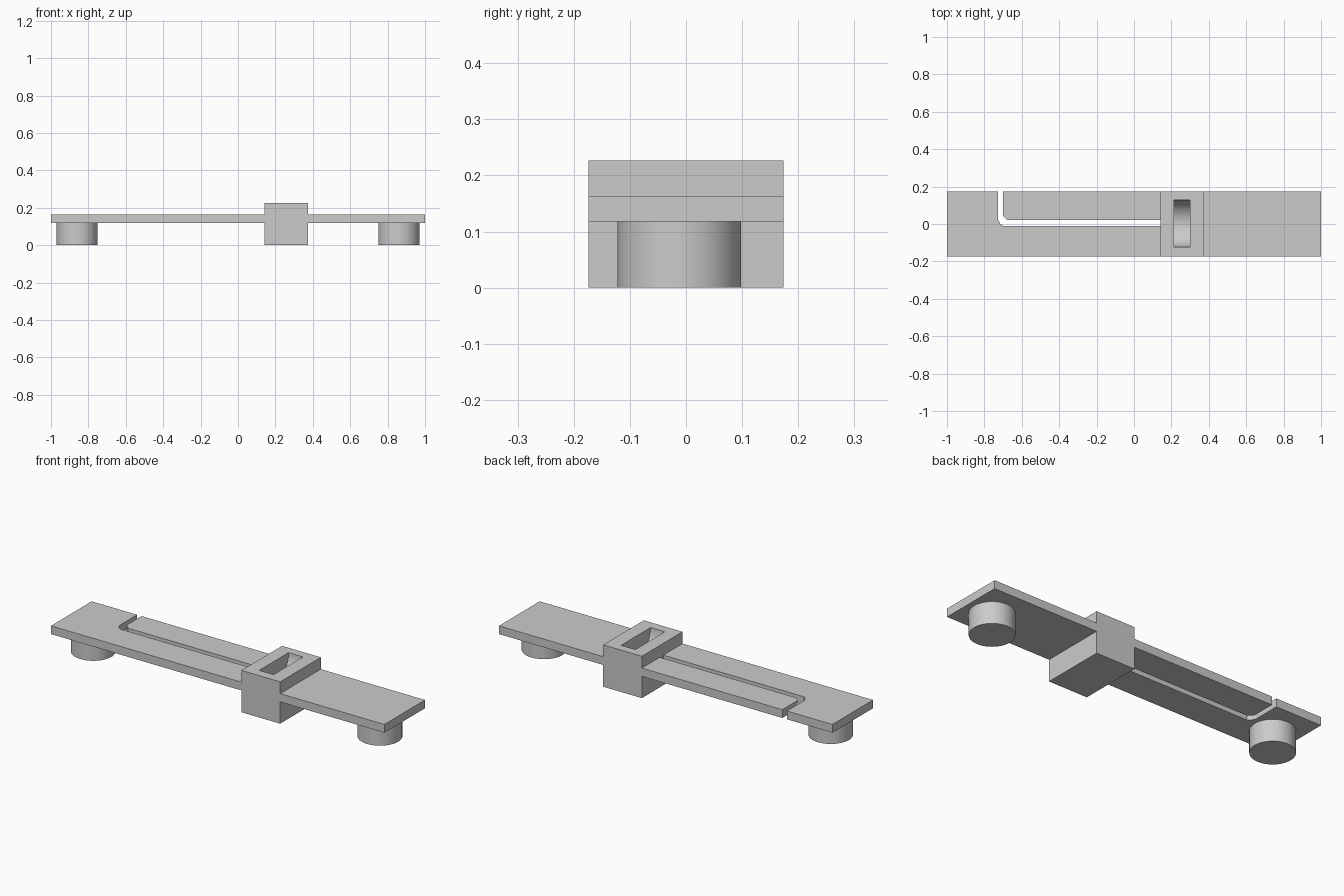
import bpy
import bmesh
import math

cube = bpy.data.objects.get("Cube")
if cube:
    bpy.data.objects.remove(cube, do_unlink=True)

grey = bpy.data.materials.new("plain grey")
grey.use_nodes = True
grey.diffuse_color = (0.6, 0.6, 0.6, 1)
grey.node_tree.nodes["Principled BSDF"].inputs["Base Color"].default_value = (0.6, 0.6, 0.6, 1)

HALF_WIDTH = 0.174
PLATE_BOTTOM, PLATE_TOP = 0.118, 0.163
BLOCK_LEFT, BLOCK_RIGHT, BLOCK_TOP = 0.143, 0.375, 0.227


def slab(name, outline, bottom, top):
    """Extrude a plan outline upwards."""
    bm = bmesh.new()
    face = bm.faces.new([bm.verts.new((x, y, bottom)) for x, y in outline])
    extruded = bmesh.ops.extrude_face_region(bm, geom=[face])["geom"]
    verts = [v for v in extruded if isinstance(v, bmesh.types.BMVert)]
    bmesh.ops.translate(bm, verts=verts, vec=(0, 0, top - bottom))
    bmesh.ops.recalc_face_normals(bm, faces=bm.faces)
    mesh = bpy.data.meshes.new(name)
    bm.to_mesh(mesh)
    bm.free()
    mesh.materials.append(grey)
    obj = bpy.data.objects.new(name, mesh)
    bpy.context.collection.objects.link(obj)
    return obj


def rectangle(x0, x1):
    return [(x0, -HALF_WIDTH), (x1, -HALF_WIDTH), (x1, HALF_WIDTH), (x0, HALF_WIDTH)]


def cylinder(name, radius, depth, location, rotation=(0, 0, 0)):
    bpy.ops.mesh.primitive_cylinder_add(vertices=64, radius=radius, depth=depth,
                                        location=location, rotation=rotation)
    obj = bpy.context.object
    obj.name = name
    obj.data.materials.append(grey)
    bpy.ops.object.shade_smooth_by_angle(angle=math.radians(30))
    return obj


# Plate on both sides of the block, with a free tongue behind the slot
inside = BLOCK_LEFT + 0.01
slab("main_plate", [(-1, -HALF_WIDTH), (inside, -HALF_WIDTH), (inside, -0.01), (-0.7, -0.01),
                    (-0.716, 0.002), (-0.727, 0.025), (-0.727, HALF_WIDTH), (-1, HALF_WIDTH)],
     PLATE_BOTTOM, PLATE_TOP)
slab("tongue", [(inside, 0.021), (inside, HALF_WIDTH), (-0.7, HALF_WIDTH),
                (-0.7, 0.045), (-0.676, 0.021)], PLATE_BOTTOM, PLATE_TOP)
slab("end_plate", rectangle(BLOCK_RIGHT - 0.01, 1), PLATE_BOTTOM, PLATE_TOP)

# Block with a round-bottomed pocket
block = slab("block", rectangle(BLOCK_LEFT, BLOCK_RIGHT), 0, BLOCK_TOP)
cutter = cylinder("pocket_cutter", 0.126, 0.086, (0.257, 0.002, BLOCK_TOP),
                  (0, math.radians(90), 0))
cutter.hide_render = True
cut = block.modifiers.new("pocket", "BOOLEAN")
cut.operation = "DIFFERENCE"
cut.solver = "EXACT"
cut.object = cutter
bpy.ops.object.select_all(action="DESELECT")
block.select_set(True)
bpy.context.view_layer.objects.active = block
bpy.ops.object.modifier_apply(modifier=cut.name)
bpy.data.objects.remove(cutter, do_unlink=True)
bpy.ops.object.shade_smooth_by_angle(angle=math.radians(30))

# Round feet
for side, x in (("right", -0.86), ("left", 0.86)):
    cylinder(side + "_foot", 0.11, PLATE_BOTTOM + 0.002,
             (x, -0.012, (PLATE_BOTTOM + 0.002) / 2))
